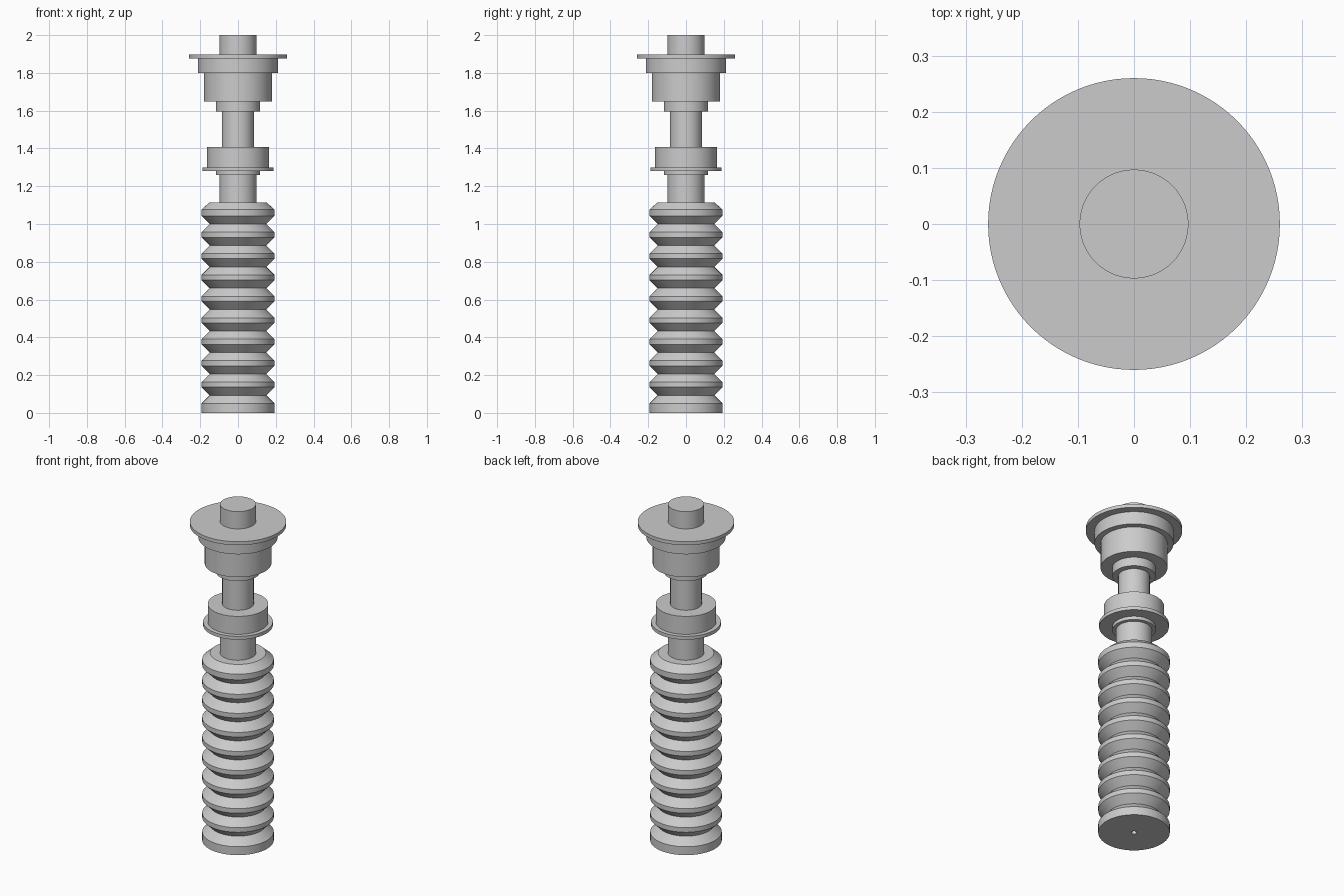
import bpy, bmesh, math

cube = bpy.data.objects.get("Cube")
if cube:
    bpy.data.objects.remove(cube, do_unlink=True)

SEGMENTS = 96

metal = bpy.data.materials.new("grey_metal")
metal.use_nodes = True
GREY = (0.6, 0.6, 0.6, 1.0)
metal.diffuse_color = GREY
metal.node_tree.nodes["Principled BSDF"].inputs["Base Color"].default_value = GREY


def lathe(name, profile):
    """Spin a (radius, height) profile, listed from bottom to top, around z."""
    bm = bmesh.new()
    verts = [bm.verts.new((r, 0, z)) for r, z in profile]
    edges = [bm.edges.new(pair) for pair in zip(verts, verts[1:])]
    bmesh.ops.spin(bm, geom=verts + edges, cent=(0, 0, 0), axis=(0, 0, 1),
                   angle=math.tau, steps=SEGMENTS, use_duplicate=False)
    bmesh.ops.remove_doubles(bm, verts=bm.verts, dist=1e-5)
    bmesh.ops.recalc_face_normals(bm, faces=bm.faces)
    mesh = bpy.data.meshes.new(name)
    bm.to_mesh(mesh)
    bm.free()
    mesh.materials.append(metal)
    obj = bpy.data.objects.new(name, mesh)
    bpy.context.collection.objects.link(obj)
    bpy.ops.object.select_all(action="DESELECT")
    obj.select_set(True)
    bpy.context.view_layer.objects.active = obj
    bpy.ops.object.shade_smooth_by_angle(angle=math.radians(25))


def stepped(steps, top):
    """Profile of stacked cylinders from (radius, bottom height) pairs."""
    points = []
    for i, (r, z) in enumerate(steps):
        end = steps[i + 1][1] if i + 1 < len(steps) else top
        points += [(r, z), (r, end)]
    return points


# Ribbed grip with a small drilled hole underneath
RIB, GROOVE, NECK, GRIP_TOP = 0.193, 0.15, 0.097, 1.115
slope = RIB - GROOVE
grip = [(0, 0.03), (0.015, 0.03), (0.015, 0), (RIB, 0)]
for i in range(9):
    z = 0.093 + 0.1134 * i
    grip += [(RIB, z - slope), (GROOVE, z), (RIB, z + slope)]
grip += [(RIB, GRIP_TOP - slope + 0.005), (GROOVE, GRIP_TOP), (0, GRIP_TOP)]
lathe("ribbed_grip", grip)

# Neck, flanged collar and thin upper neck
collar = stepped([(NECK, GRIP_TOP), (0.117, 1.26), (0.188, 1.28),
                  (0.163, 1.30), (0.085, 1.407)], 1.595)
lathe("neck_and_collar", collar)

# Stepped head with a wide flange and end pin
head = stepped([(0.117, 1.595), (0.18, 1.648), (0.213, 1.80),
                (0.26, 1.876), (NECK, 1.897)], 2.0)
lathe("flanged_head", [(0, 1.595)] + head + [(0, 2.0)])
